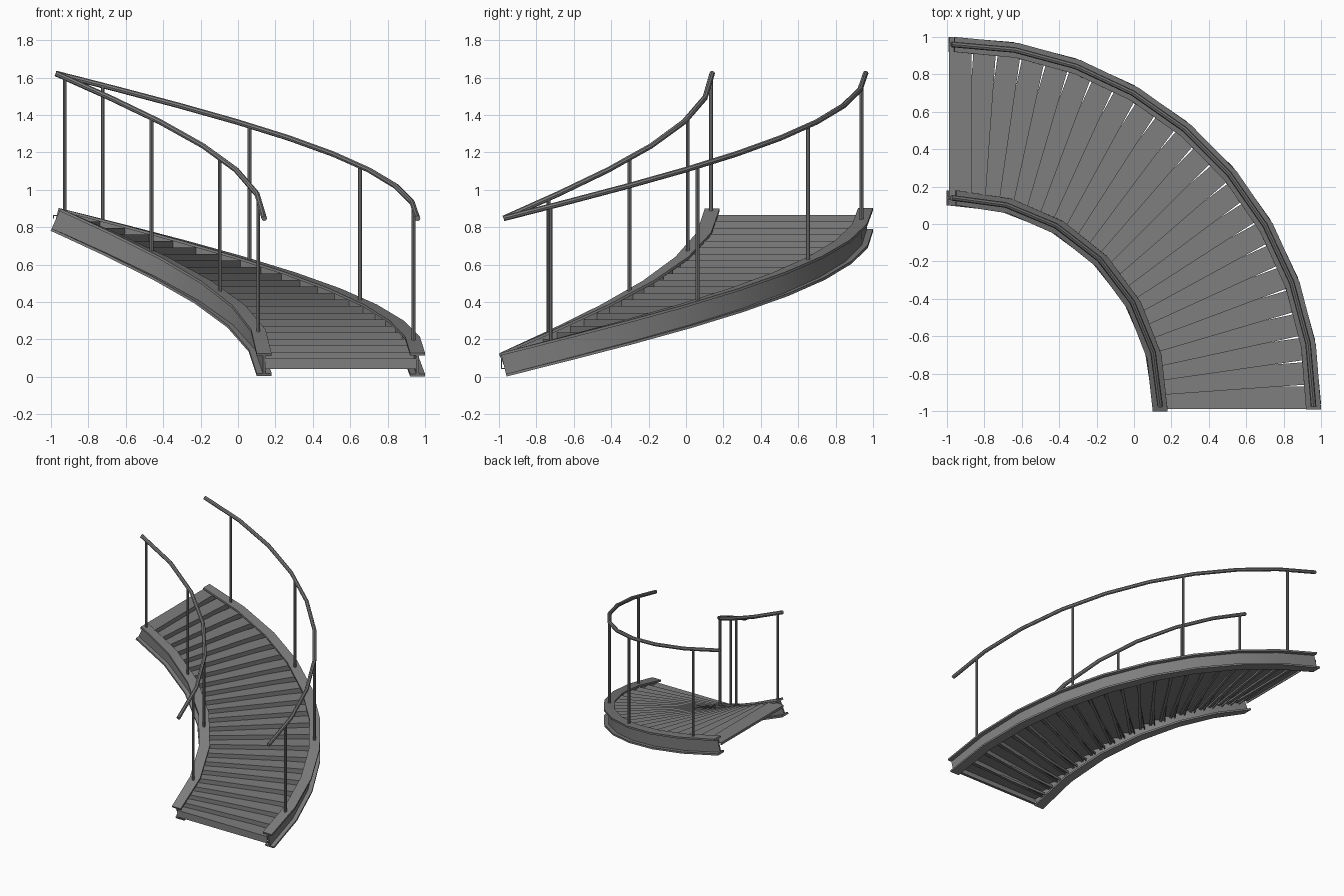
import bpy, bmesh, math
from mathutils import Vector

cube = bpy.data.objects.get("Cube")
if cube:
    bpy.data.objects.remove(cube, do_unlink=True)

CENTRE = Vector((-0.975, -0.975, 0))   # axis of the quarter turn
RISE = 0.775
INNER, OUTER = 1.115, 1.935
STRINGER_Z, RAIL_Z = 0.065, 0.847
TREADS = 23

steel = bpy.data.materials.new("grey steel")
steel.use_nodes = True
grey = (0.21, 0.21, 0.21, 1)
steel.diffuse_color = grey
steel.node_tree.nodes["Principled BSDF"].inputs["Base Color"].default_value = grey


def radial(a):
    return Vector((math.cos(a), math.sin(a), 0))


def forward(a):
    return Vector((-math.sin(a), math.cos(a), 0))


def skin(name, rings):
    """Join equal closed rings of points into a capped solid."""
    bm = bmesh.new()
    loops = [[bm.verts.new(p) for p in ring] for ring in rings]
    n = len(loops[0])
    for a, b in zip(loops, loops[1:]):
        for i in range(n):
            j = (i + 1) % n
            bm.faces.new((a[i], a[j], b[j], b[i]))
    bm.faces.new(loops[0][::-1])
    bm.faces.new(loops[-1])
    bmesh.ops.recalc_face_normals(bm, faces=bm.faces)
    mesh = bpy.data.meshes.new(name)
    bm.to_mesh(mesh)
    bm.free()
    mesh.materials.append(steel)
    obj = bpy.data.objects.new(name, mesh)
    bpy.context.collection.objects.link(obj)
    bpy.ops.object.select_all(action="DESELECT")
    obj.select_set(True)
    bpy.context.view_layer.objects.active = obj
    bpy.ops.object.shade_smooth_by_angle(angle=math.radians(30))
    return obj


def helix(name, profile, radius, z0, segments):
    """Sweep a profile up the quarter turn, square to the slope."""
    slope = math.atan(RISE / (radius * math.pi / 2))
    rings = []
    for i in range(segments + 1):
        t = i / segments
        a = t * math.pi / 2
        up = Vector((0, 0, math.cos(slope))) - forward(a) * math.sin(slope)
        mid = CENTRE + radial(a) * radius + Vector((0, 0, z0 + RISE * t))
        rings.append([mid + radial(a) * u + up * v for u, v in profile])
    return skin(name, rings)


def circle(r, n=8):
    return [(r * math.cos(math.tau * k / n), r * math.sin(math.tau * k / n)) for k in range(n)]


def chord_point(radius, segments, degrees):
    """Point on the faceted path at a given angle."""
    s = degrees / 90 * segments
    i = int(s)
    a, b = (radial(math.pi / 2 * k / segments) * radius for k in (i, i + 1))
    return CENTRE + a.lerp(b, s - i)


# I-beam section: half width, half height, flange thickness, half web
w, h, f, b = 0.04, 0.065, 0.014, 0.007
right_half = [(w, -h), (w, f - h), (b, f - h), (b, h - f), (w, h - f), (w, h)]
i_beam = right_half + [(-u, v) for u, v in reversed(right_half)]

# Stringers, handrails and posts on both sides
for side, radius, segments, first in (("inner", INNER, 6, 12.5), ("outer", OUTER, 9, 7.5)):
    helix(side + "_stringer", i_beam, radius, STRINGER_Z, segments)
    helix(side + "_handrail", circle(0.015), radius, RAIL_Z, segments)
    for k in range(4):
        deg = first + 25 * k
        foot = chord_point(radius, segments, deg)
        climb = RISE * deg / 90
        rings = [[foot + Vector((x, y, z + climb)) for x, y in circle(0.01)]
                 for z in (STRINGER_Z + h - 0.005, RAIL_Z)]
        skin(f"{side}_post_{k + 1}", rings)

# Folded sheet treads: deep front lip with a return, shallow back lip
d, s = 0.12, 0.006
tread = [(0, 0), (d, 0), (d, -0.02), (d - s, -0.02), (d - s, -s), (s, -s),
         (s, -0.05), (0.02, -0.05), (0.02, -0.055), (0, -0.055)]
for k in range(TREADS):
    t = k / (TREADS - 1)
    a = t * math.pi / 2
    start = -0.015 - 0.09 * t
    base = CENTRE + Vector((0, 0, 0.098 + 0.768 * t))
    rings = [[base + radial(a) * r + forward(a) * (start + u) + Vector((0, 0, v))
              for u, v in tread] for r in (INNER + 0.005, OUTER - 0.005)]
    skin(f"tread_{k + 1}", rings)
